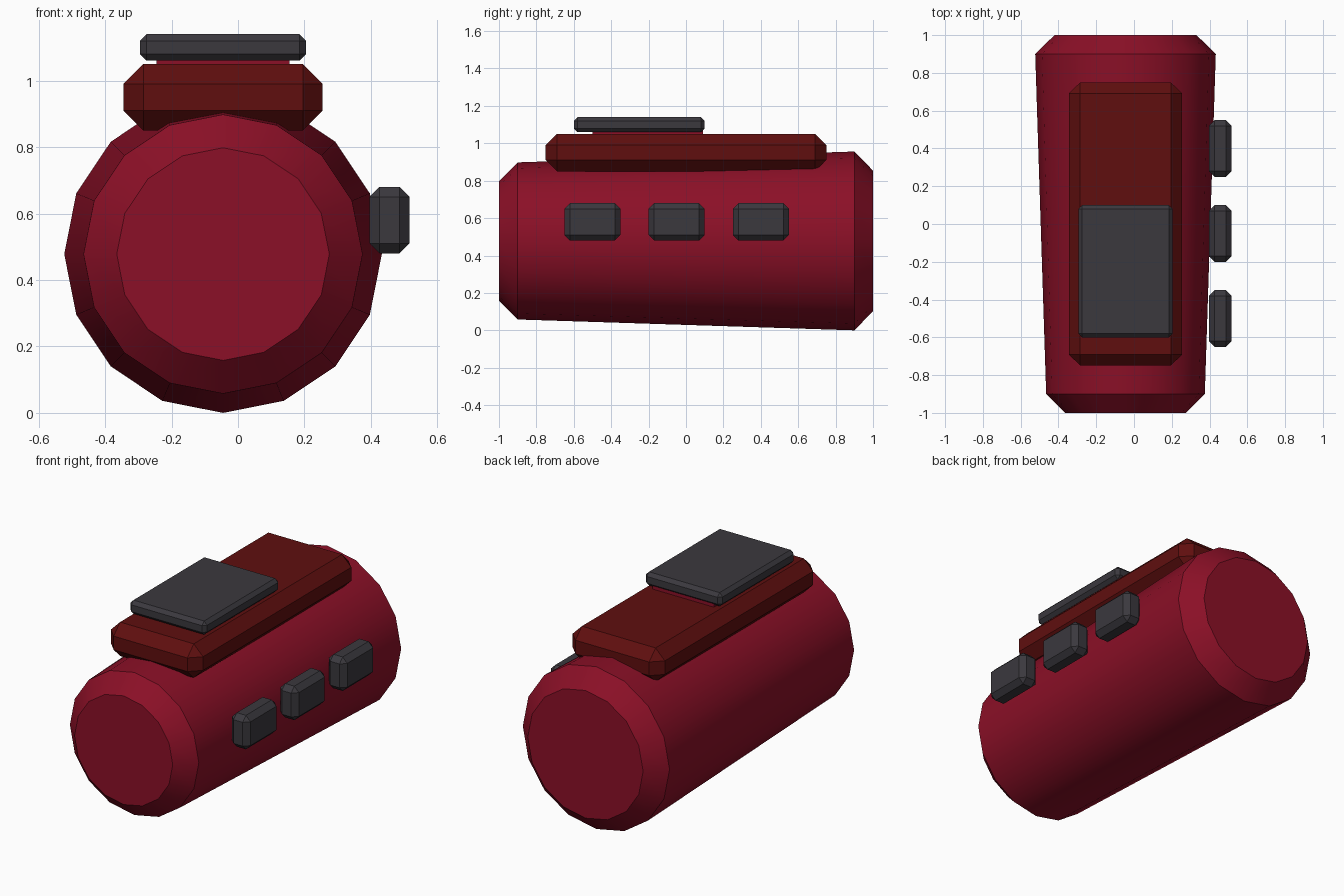
import bpy, bmesh, math

if "Cube" in bpy.data.objects:
    bpy.data.objects.remove(bpy.data.objects["Cube"])


def material(name, rgb):
    m = bpy.data.materials.new(name)
    m.diffuse_color = (*rgb, 1)
    m.use_nodes = True
    m.node_tree.nodes["Principled BSDF"].inputs["Base Color"].default_value = m.diffuse_color
    return m


CRIMSON = material("crimson", (0.26, 0.005, 0.02))
DARK_RED = material("dark red", (0.115, 0.0045, 0.0045))
CHARCOAL = material("charcoal", (0.043, 0.040, 0.048))
CX, CZ = -0.045, 0.478   # body axis


def add_object(name, bm, mat):
    bmesh.ops.recalc_face_normals(bm, faces=bm.faces)
    mesh = bpy.data.meshes.new(name)
    bm.to_mesh(mesh)
    bm.free()
    mesh.materials.append(mat)
    ob = bpy.data.objects.new(name, mesh)
    bpy.context.collection.objects.link(ob)
    return ob


def box(name, lo, hi, mat, chamfer=0):
    """Box between two corners with an optional flat chamfer."""
    bm = bmesh.new()
    bmesh.ops.create_cube(bm, size=1)
    for v in bm.verts:
        v.co = [(a + b) / 2 + c * (b - a) for a, b, c in zip(lo, hi, v.co)]
    if chamfer:
        bmesh.ops.bevel(bm, geom=bm.edges[:], offset=chamfer, segments=1,
                        affect='EDGES')
    return add_object(name, bm, mat)


# Body: tapered 16-sided barrel with chamfered ends
SIDES = 16
bm = bmesh.new()
rings = []
for y, r in [(-1, 0.32), (-0.9, 0.42), (0.9, 0.478), (1, 0.376)]:
    rings.append([bm.verts.new((CX + r * math.sin(2 * math.pi * i / SIDES), y,
                                CZ + r * math.cos(2 * math.pi * i / SIDES)))
                  for i in range(SIDES)])
for a, b in zip(rings, rings[1:]):
    for i in range(SIDES):
        j = (i + 1) % SIDES
        bm.faces.new((a[i], a[j], b[j], b[i]))
bm.faces.new(rings[0])
bm.faces.new(rings[-1])
body = add_object("body", bm, CRIMSON)
bpy.context.view_layer.objects.active = body
body.select_set(True)
bpy.ops.object.shade_smooth_by_angle(angle=math.radians(30))
body.select_set(False)

# Top rail, spacer and pad stacked on the body
box("top_rail", (CX - 0.3, -0.75, 0.85), (CX + 0.3, 0.75, 1.05), DARK_RED, 0.06)
box("pad_spacer", (CX - 0.2, -0.5, 1.03), (CX + 0.2, 0.09, 1.07), CRIMSON)
box("top_pad", (CX - 0.25, -0.6, 1.06), (CX + 0.25, 0.1, 1.14), CHARCOAL, 0.02)

# Row of three side buttons
for i, y in enumerate((-0.5, -0.05, 0.4)):
    box(f"side_button_{i + 1}", (0.396, y - 0.15, 0.48), (0.516, y + 0.15, 0.68),
        CHARCOAL, 0.03)
